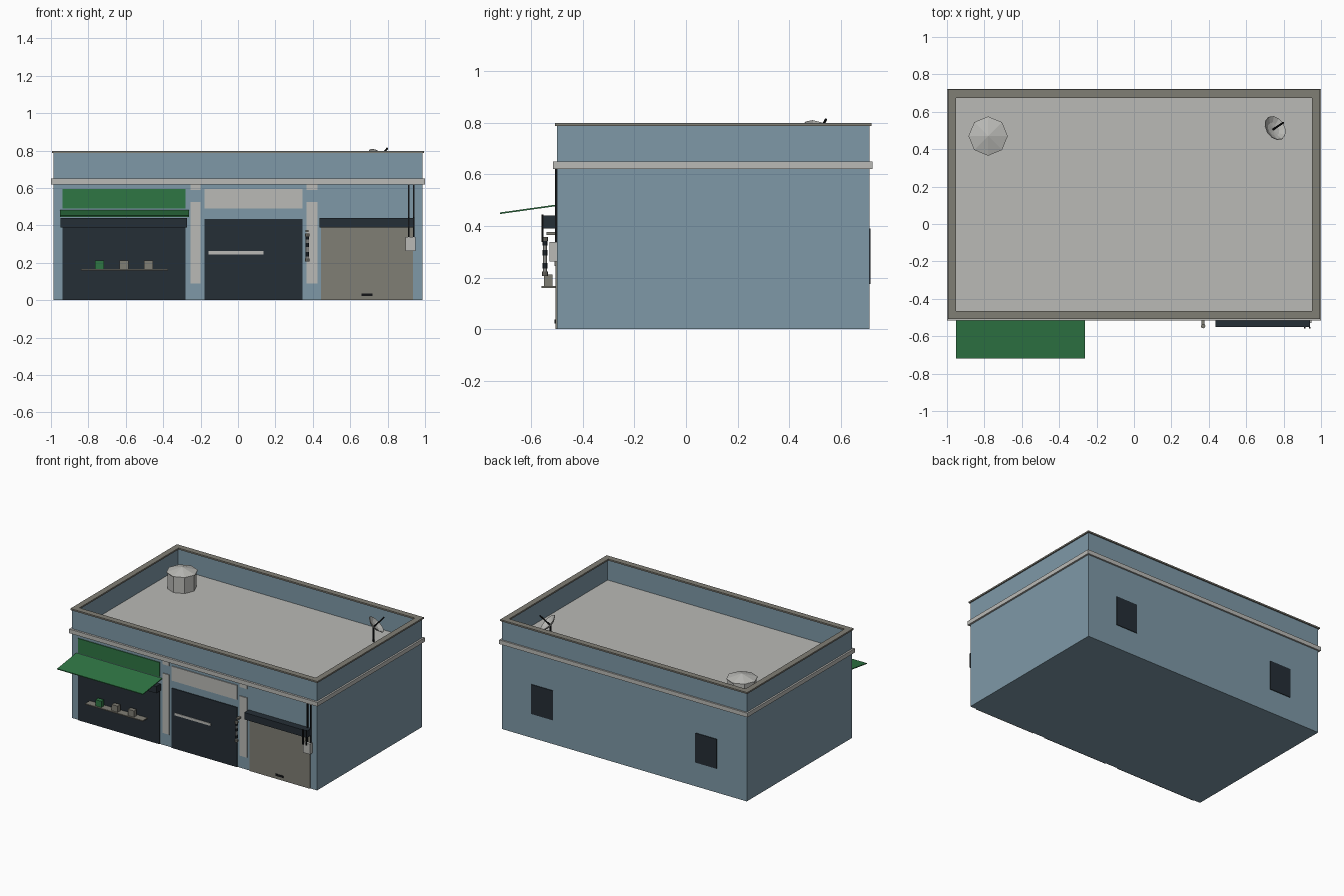
import bpy, bmesh, math
from mathutils import Vector

if "Cube" in bpy.data.objects:
    bpy.data.objects.remove(bpy.data.objects["Cube"])


def material(name, r, g, b):
    m = bpy.data.materials.new(name)
    lin = [(c / 255 / 12.92 if c < 11 else ((c / 255 + 0.055) / 1.055) ** 2.4) for c in (r, g, b)]
    m.diffuse_color = (*lin, 1)
    m.use_nodes = True
    m.node_tree.nodes["Principled BSDF"].inputs["Base Color"].default_value = m.diffuse_color
    return m


BLUE = material("wall blue", 126, 153, 167)
DARK = material("dark glass", 37, 46, 54)
GREEN = material("awning green", 47, 118, 68)
LIGHT = material("light grey", 186, 186, 182)
TAUPE = material("taupe", 128, 126, 117)
BLACK = material("cable black", 18, 20, 22)


def finish(name, bm, *mats):
    me = bpy.data.meshes.new(name)
    bmesh.ops.recalc_face_normals(bm, faces=bm.faces[:])
    bm.to_mesh(me)
    bm.free()
    for m in mats:
        me.materials.append(m)
    ob = bpy.data.objects.new(name, me)
    bpy.context.collection.objects.link(ob)
    return ob


def add_box(bm, x0, x1, y0, y1, z0, z1):
    verts = bmesh.ops.create_cube(bm, size=1)["verts"]
    for v in verts:
        v.co = (x0 if v.co.x < 0 else x1, y0 if v.co.y < 0 else y1, z0 if v.co.z < 0 else z1)


def box(name, mat, x0, x1, y0, y1, z0, z1):
    bm = bmesh.new()
    add_box(bm, x0, x1, y0, y1, z0, z1)
    return finish(name, bm, mat)


def plate(name, mat, x0, x1, z0, z1, depth=0.006):
    """Thin panel on the front wall."""
    return box(name, mat, x0, x1, FRONT - depth, FRONT + 0.002, z0, z1)


def ring(name, mat, outer, inner, z0, z1):
    """Rectangular frame; outer and inner are (x half size, y0, y1)."""
    bm = bmesh.new()
    loops = []
    for (hx, y0, y1), z in ((outer, z0), (outer, z1), (inner, z1), (inner, z0)):
        loops.append([bm.verts.new((x, y, z)) for x, y in ((-hx, y0), (hx, y0), (hx, y1), (-hx, y1))])
    for a, b in zip(loops, loops[1:] + loops[:1]):
        for i in range(4):
            j = (i + 1) % 4
            bm.faces.new((a[i], a[j], b[j], b[i]))
    return finish(name, bm, mat)


def lathe(name, mat, profile, centre, axis=(0, 0, 1), sides=8):
    """Spin (radius, height) points about an axis through centre."""
    bm = bmesh.new()
    rot = Vector((0, 0, 1)).rotation_difference(Vector(axis).normalized())
    rings = []
    for r, h in profile:
        n = sides if r > 0 else 1
        angles = [2 * math.pi * i / sides for i in range(n)]
        rings.append([bm.verts.new(Vector(centre) + rot @ Vector((r * math.cos(a), r * math.sin(a), h)))
                      for a in angles])
    for a, b in zip(rings, rings[1:]):
        for i in range(sides):
            j = (i + 1) % sides
            quad = [a[i % len(a)], a[j % len(a)], b[j % len(b)], b[i % len(b)]]
            bm.faces.new(list(dict.fromkeys(quad)))
    return finish(name, bm, mat)


FRONT, BACK, HX, ROOF = -0.5, 0.71, 0.987, 0.635

# Building shell with sunken flat roof
bm = bmesh.new()
add_box(bm, -HX, HX, FRONT, BACK, 0, 0.79)
bm.normal_update()
top = max(bm.faces, key=lambda f: f.calc_center_median().z)
bmesh.ops.inset_individual(bm, faces=[top], thickness=0.027)
floor = bmesh.ops.extrude_discrete_faces(bm, faces=[top])["faces"][0]
for v in floor.verts:
    v.co.z = ROOF
floor.material_index = 1
finish("building_shell", bm, BLUE, LIGHT)

# Parapet coping and trim band
ring("parapet_coping", TAUPE, (0.995, -0.508, 0.718), (0.952, -0.465, 0.675), 0.787, 0.798)
ring("trim_band", LIGHT, (1.0, -0.515, 0.722), (0.98, -0.495, 0.703), 0.62, 0.65)

# Left shop: window, sign, shutter box, awning
plate("shop_window", DARK, -0.937, -0.28, 0, 0.40)
plate("shop_sign", GREEN, -0.937, -0.28, 0.49, 0.595)
box("left_shutter_box", DARK, -0.948, -0.272, -0.552, FRONT, 0.39, 0.44)
awning = box("awning", GREEN, -0.953, -0.262, -0.72, FRONT, 0, 0.006)
for v in awning.data.vertices:
    v.co.z += 0.477 + (v.co.y - FRONT) * 0.14

# Shelf with goods
box("display_shelf", TAUPE, -0.84, -0.375, -0.56, -0.505, 0.16, 0.167)
for i, mat in enumerate((GREEN, TAUPE, TAUPE)):
    x = -0.74 + i * 0.131
    box(f"goods_{i + 1}", mat, x - 0.024, x + 0.024, -0.55, -0.518, 0.167, 0.212)

# Pilasters beside the middle shop
for side, x0, x1 in (("left", -0.255, -0.2), ("right", 0.366, 0.425)):
    plate(f"{side}_pilaster", LIGHT, x0, x1, 0.09, 0.525)
    plate(f"{side}_pilaster_cap", LIGHT, x0, x1, 0.59, 0.62)

# Middle shop: glazed front, sign, push bar
plate("middle_glazing", DARK, -0.18, 0.345, 0, 0.435)
plate("middle_sign", LIGHT, -0.18, 0.345, 0.49, 0.595)
plate("push_bar", LIGHT, -0.157, 0.136, 0.245, 0.263, 0.009)

# Striped pole with end caps and bracket
POLE = (0.37, -0.546, 0)
lathe("pole_core", LIGHT, [(0, 0.22), (0.008, 0.22), (0.008, 0.35), (0, 0.35)], POLE)
for i, z in enumerate((0.235, 0.285, 0.325)):
    lathe(f"pole_stripe_{i + 1}", DARK, [(0, z), (0.009, z), (0.009, z + 0.022), (0, z + 0.022)], POLE)
for name, z in (("lower", 0.207), ("upper", 0.342)):
    lathe(f"pole_{name}_cap", TAUPE, [(0, z), (0.012, z), (0.012, z + 0.016), (0, z + 0.016)], POLE)
box("pole_bracket", TAUPE, 0.362, 0.378, -0.54, FRONT, 0.365, 0.376)

# Right shop: roller shutter, shutter box, handle
plate("roller_shutter", TAUPE, 0.445, 0.935, 0, 0.40)
box("right_shutter_box", DARK, 0.437, 0.942, -0.552, FRONT, 0.39, 0.44)
plate("shutter_handle", BLACK, 0.66, 0.72, 0.022, 0.037, 0.009)

# Meter box with cables
box("meter_box", LIGHT, 0.895, 0.95, -0.528, FRONT, 0.262, 0.337)
for i, x in enumerate((0.913, 0.94)):
    box(f"cable_{i + 1}", BLACK, x - 0.004, x + 0.004, -0.56 if i == 0 else -0.558, -0.552, 0.337, 0.445)
    box(f"upper_cable_{i + 1}", BLACK, x - 0.004, x + 0.004, -0.508, FRONT, 0.337, 0.62)

# Rear windows
for side, s in (("left", -1), ("right", 1)):
    a, b = sorted((s * 0.573, s * 0.747))
    box(f"rear_{side}_window", DARK, a, b, BACK - 0.002, BACK + 0.005, 0.175, 0.39)

# Water tank
lathe("water_tank", LIGHT, [(0, 0), (0.098, 0), (0.098, 0.115), (0.105, 0.115), (0.105, 0.12), (0, 0.15)],
      (-0.78, 0.47, ROOF))

# Satellite dish: mast, bowl, feed arm
AIM = Vector((0.6, 0.4, 0.72)).normalized()
HUB = Vector((0.74, 0.503, 0.742))
lathe("dish_mast", BLACK, [(0, ROOF), (0.006, ROOF), (0.006, 0.745), (0, 0.745)], (HUB.x, HUB.y, 0))
lathe("dish_bowl", LIGHT, [(0, 0), (0.04, 0.007), (0.07, 0.025), (0.068, 0.028), (0.038, 0.011), (0, 0.004)],
      HUB, AIM, 12)
lathe("dish_feed_arm", BLACK, [(0, 0), (0.005, 0), (0.005, 0.1), (0, 0.1)], HUB, AIM, 6)
